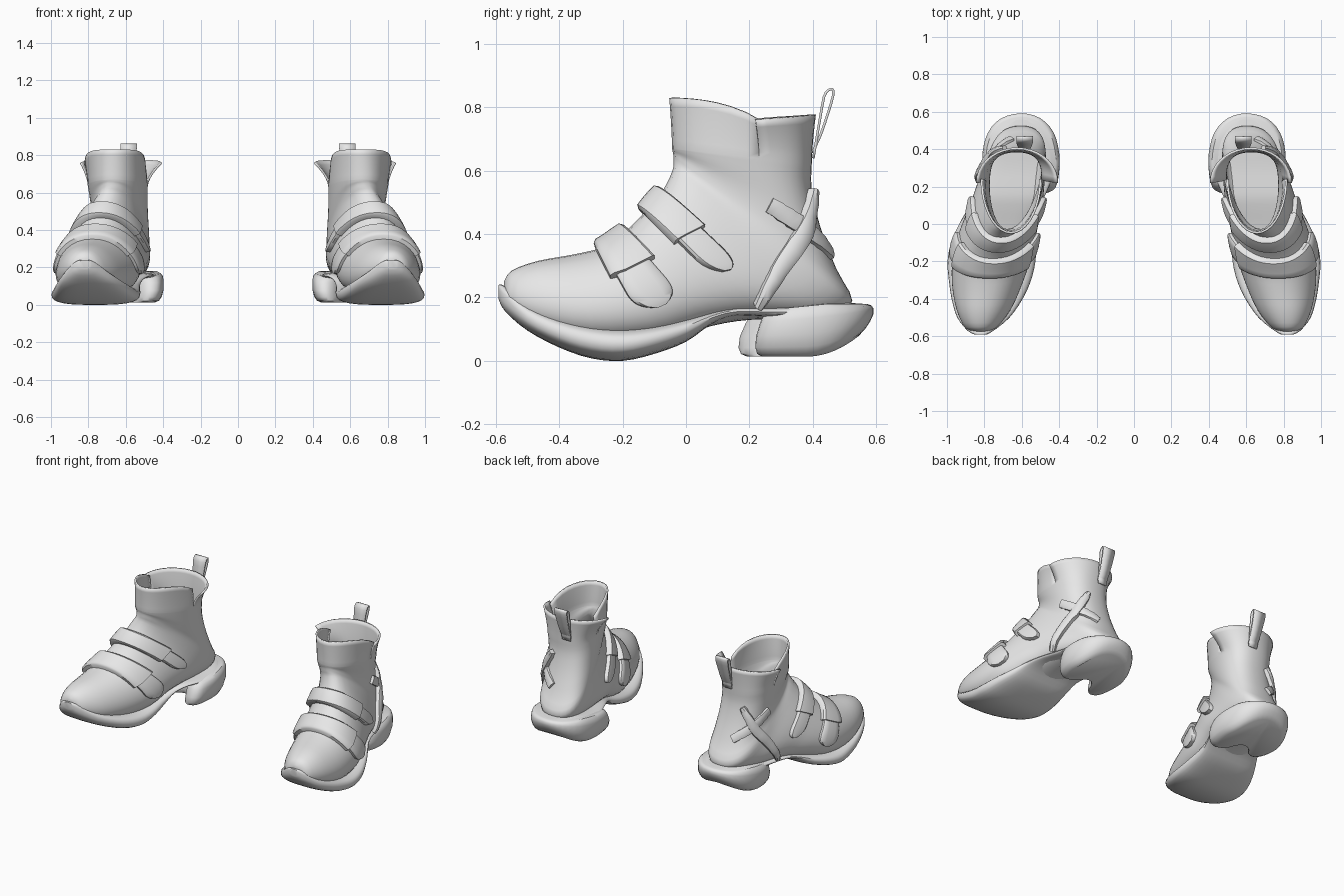
import bpy, bmesh, math
from mathutils import Vector
from mathutils.bvhtree import BVHTree

if "Cube" in bpy.data.objects:
    bpy.data.objects.remove(bpy.data.objects["Cube"])

grey = bpy.data.materials.new("soft grey")
grey.diffuse_color = (0.8, 0.8, 0.8, 1)
grey.use_nodes = True
grey.node_tree.nodes["Principled BSDF"].inputs["Base Color"].default_value = grey.diffuse_color


def finish(name, bm, thickness=0, angle=40):
    """Turn a bmesh into a smooth object mirrored to make the pair."""
    bmesh.ops.remove_doubles(bm, verts=bm.verts, dist=0.0002)
    bmesh.ops.recalc_face_normals(bm, faces=bm.faces)
    me = bpy.data.meshes.new(name)
    bm.to_mesh(me)
    bm.free()
    me.materials.append(grey)
    ob = bpy.data.objects.new(name, me)
    bpy.context.collection.objects.link(ob)
    bpy.ops.object.select_all(action='DESELECT')
    ob.select_set(True)
    bpy.context.view_layer.objects.active = ob
    bpy.ops.object.shade_smooth_by_angle(angle=math.radians(angle))
    if thickness:
        sol = ob.modifiers.new("thickness", 'SOLIDIFY')
        sol.thickness = thickness
        sol.offset = -1
    ob.modifiers.new("pair", 'MIRROR').use_mirror_merge = False
    return ob


def skin(bm, rows, closed=False, caps=False):
    """Bridge rows of points with quads."""
    vs = [[bm.verts.new(p) for p in r] for r in rows]
    n = len(vs[0])
    for a, b in zip(vs, vs[1:]):
        for j in range(n if closed else n - 1):
            k = (j + 1) % n
            bm.faces.new((a[j], a[k], b[k], b[j]))
    if caps:
        bm.faces.new(vs[0])
        bm.faces.new(vs[-1])


def spline(table, u, loop=False):
    """Smooth interpolation through table rows."""
    n = len(table)
    i = math.floor(u) if loop else max(0, min(int(u), n - 2))
    t = u - i
    get = (lambda k: table[k % n]) if loop else (lambda k: table[max(0, min(k, n - 1))])
    return [0.5 * (2 * b + (c - a) * t + (2 * a - 5 * b + 4 * c - d) * t * t
                   + (3 * b - a - 3 * c + d) * t ** 3)
            for a, b, c, d in zip(get(i - 1), get(i), get(i + 1), get(i + 2))]


# Upper: tilted sections (front y, z, back y, z, front x, back x, half width)
SECTIONS = [
    (-.575, .25, -.575, .21, .82, .82, .02), (-.55, .285, -.56, .16, .82, .82, .08),
    (-.47, .315, -.45, .09, .81, .80, .145), (-.36, .335, -.28, .05, .79, .78, .19),
    (-.26, .36, -.08, .06, .775, .74, .213), (-.19, .41, .08, .11, .755, .70, .205),
    (-.13, .47, .21, .13, .735, .66, .195), (-.075, .535, .36, .13, .715, .63, .18),
    (-.043, .60, .47, .14, .69, .61, .165), (-.04, .63, .525, .19, .675, .605, .155),
    (-.04, .65, .475, .29, .67, .605, .15), (-.042, .66, .425, .42, .665, .615, .15),
    (-.043, .665, .397, .54, .665, .625, .155), (-.044, .67, .397, .62, .665, .63, .16)]


def upper_point(u, a):
    fy, fz, by, bz, fx, bx, hw = spline(SECTIONS, u)
    c, s = math.cos(a), math.sin(a)
    f = (1 + c - .25 * s * s) / 2
    return Vector((bx + (fx - bx) * f + hw * math.copysign(abs(s) ** .9, s),
                   by + (fy - by) * f, bz + (fz - bz) * f))


def upper_normal(u, a):
    e = .02
    du = upper_point(u + e, a) - upper_point(u - e, a)
    da = upper_point(u, a + e) - upper_point(u, a - e)
    return da.cross(du).normalized()


N = 36
ANG = [2 * math.pi * j / N for j in range(N)]
bm = bmesh.new()
last = len(SECTIONS) - 1
skin(bm, [[upper_point(i / 3, a) for a in ANG] for i in range(last * 3 + 1)], closed=True)
bmesh.ops.holes_fill(bm, edges=[e for e in bm.edges if e.is_boundary and e.verts[0].co.y < -.5])


# Collar: a tongue in front and a flared cuff behind, split by side notches
def tongue_top(a):
    f = abs(a) / (math.pi / 2)
    return Vector((.658 + .163 * math.sin(a), .24 - .293 * math.cos(a), .83 - .075 * f ** 4))


def cuff_top(a):
    return Vector((.625 + .22 * math.sin(a), .22 - .19 * math.cos(a), .757 - .02 * math.cos(a)))


for top, j0, j1 in ((tongue_top, -9, 9), (cuff_top, 9, 27)):
    rows = []
    for i in range(7):
        t = i / 6
        row = []
        for j in range(j0, j1 + 1):
            a = 2 * math.pi * j / N
            p, q = upper_point(last, a), top(a)
            r = p.lerp(q, t ** 1.5)
            r.z = p.z + (q.z - p.z) * t
            row.append(r)
        rows.append(row)
    skin(bm, rows)
bmesh.ops.remove_doubles(bm, verts=bm.verts, dist=0.0002)
bmesh.ops.recalc_face_normals(bm, faces=bm.faces)
surface = BVHTree.FromBMesh(bm)
finish("boot_upper", bm, thickness=.012)

# Sole: sections along y (y, centre x, half width, top z, bottom z)
SOLE = [
    (-.592, .82, .03, .24, .195), (-.57, .82, .07, .235, .155), (-.5, .805, .14, .18, .095),
    (-.4, .785, .19, .14, .042), (-.3, .77, .22, .117, .008), (-.2, .762, .235, .107, 0),
    (-.1, .75, .228, .115, .022), (0, .73, .205, .135, .06), (.08, .7, .19, .155, .115),
    (.16, .66, .188, .17, .14), (.3, .615, .19, .172, .135), (.45, .607, .165, .185, .13),
    (.56, .602, .08, .18, .135)]
bm = bmesh.new()
rows = []
for i in range((len(SOLE) - 1) * 3 + 1):
    y, cx, hw, zt, zb = spline(SOLE, i / 3)
    row = []
    for j in range(28):
        a = 2 * math.pi * j / 28
        c, s = math.cos(a), math.sin(a)
        row.append((cx + hw * math.copysign(abs(c) ** .65, c), y,
                    (zt + zb) / 2 + (zt - zb) / 2 * math.copysign(abs(s) ** .75, s)))
    rows.append(row)
skin(bm, rows, closed=True, caps=True)
finish("sole", bm)

# Heel: horseshoe block with two forward lobes and an upswept back
HEEL = [(.60, .29), (.66, .265), (.70, .215), (.76, .205), (.80, .27), (.81, .38),
        (.78, .49), (.71, .565), (.60, .592), (.50, .565), (.43, .49), (.40, .38),
        (.40, .27), (.42, .17), (.47, .142), (.52, .18), (.55, .25)]
outline = [spline(HEEL, i / 3, loop=True) for i in range(len(HEEL) * 3)]
bm = bmesh.new()
rows = []
for t, k in ((0, .78), (.06, .88), (.2, .95), (.45, 1), (.75, 1), (.92, .97), (1, .9)):
    row = []
    for x, y in outline:
        px, py = .605 + (x - .605) * k, .38 + (y - .38) * k
        py += t * .3 * max(0, .35 - py)
        zb = .013 + 2.4 * max(0, py - .38) ** 2
        zt = .155 + .025 * min(1, max(0, (py - .2) / .25))
        row.append((px, py, zb + (zt - zb) * t))
    rows.append(row)
skin(bm, rows, closed=True, caps=True)
finish("heel", bm)


# Instep straps: raised bands lying on the upper, with rounded tips on both sides
def band(name, uc, uw, a0, a1, h, tip=0):
    bm = bmesh.new()
    rows = []
    n = 24
    for i in range(-1, n + 2):
        f = min(1, max(0, i / n))
        a = a0 + (a1 - a0) * f
        w = uw * (math.sqrt(max(.06, 1 - max(0, (f - .5) / .5) ** 2.5)) if tip else 1)
        row = []
        for v, o in ((-1, -.012), (-1, .6), (-.85, .92), (-.4, 1), (.4, 1), (.85, .92), (1, .6), (1, -.012)):
            off = -.012 if o < 0 or i in (-1, n + 1) else h * o
            u = uc + w * v
            row.append(upper_point(u, a) + upper_normal(u, a) * off)
        rows.append(row)
    skin(bm, rows)
    finish(name, bm)


for label, uc, uw, wide, end in (("lower", 4.4, .68, .98, 1.68), ("upper", 6.5, .58, .95, 1.5)):
    band(label + "_strap", uc, uw, -wide, wide, .036)
    for side, sg in (("outer", 1), ("inner", -1)):
        band(f"{label}_strap_{side}_tip", uc, uw * .75, sg * (wide - .1), sg * end, .024, tip=1)


# Crossed side straps: ribbons snapped onto the outer ankle
def ribbon(name, pts, width, lift, taper):
    path = []
    for i in range(17):
        loc, nor, _, _ = surface.find_nearest(Vector(spline(pts, i / 16 * (len(pts) - 1))))
        path.append((loc, nor))
    bm = bmesh.new()
    rows = []
    for i, (p, nor) in enumerate(path):
        tan = path[min(i + 1, 16)][0] - path[max(i - 1, 0)][0]
        side = nor.cross(tan).normalized()
        w = width / 2 * (1 - taper * abs(i / 8 - 1) ** 2)
        rows.append([p + side * w * s + nor * o for s, o in
                     ((-1, -.008), (-1, lift * .7), (-.5, lift), (.5, lift), (1, lift * .7), (1, -.008))])
    skin(bm, rows, closed=True, caps=True)
    finish(name, bm)


ribbon("long_side_strap", [(.80, .22, .19), (.80, .31, .31), (.77, .39, .42), (.70, .43, .54)], .06, .03, .5)
ribbon("short_side_strap", [(.83, .27, .49), (.79, .35, .445), (.74, .42, .40), (.66, .48, .35)], .055, .018, .1)

# Pull loop on the back of the cuff
LOOP = [(.398, .64), (.408, .70), (.42, .77), (.432, .835), (.447, .858), (.466, .86),
        (.468, .835), (.452, .78), (.428, .71), (.402, .655)]
bm = bmesh.new()
rows = []
for i in range((len(LOOP) - 1) * 2 + 1):
    y, z = spline(LOOP, i / 2)
    w = .03 + .014 * min(1, (z - .64) / .2)
    rows.append([(.585 - w, y, z), (.585 + w, y, z)])
skin(bm, rows)
finish("pull_loop", bm, thickness=.008)
